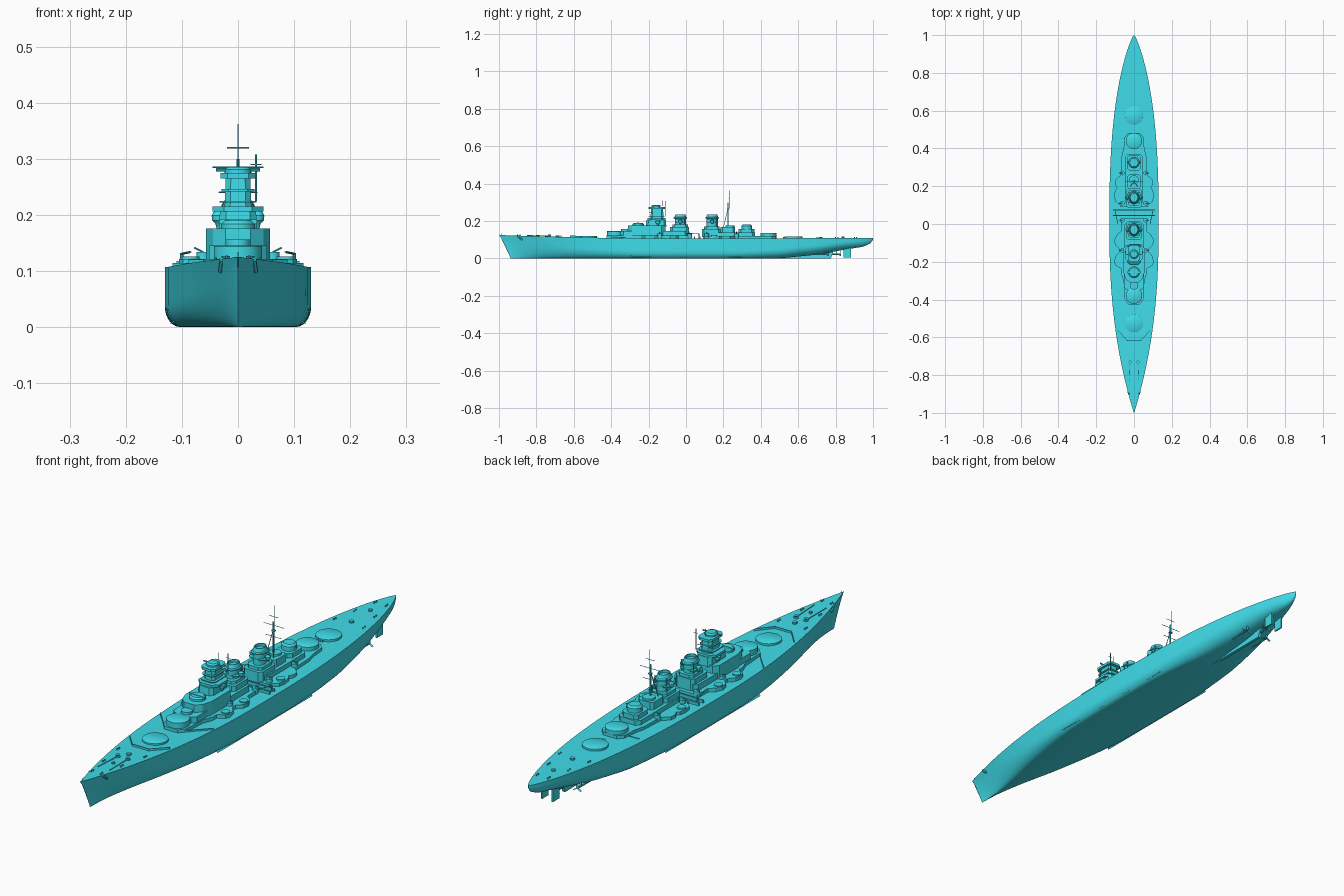
import bpy, bmesh, math
from mathutils import Vector

mat = bpy.data.materials.new("paint")
mat.diffuse_color = (0.05, 0.72, 0.82, 1)
clamp = lambda v: max(0.0, min(1.0, v))


def lerp(tab, t):
    for (a, va), (b, vb) in zip(tab, tab[1:]):
        if t <= b:
            return va + (vb - va) * clamp((t - a) / (b - a))
    return tab[-1][1]


def finish(name, bm, smooth=True):
    bmesh.ops.recalc_face_normals(bm, faces=bm.faces)
    me = bpy.data.meshes.new(name)
    bm.to_mesh(me)
    bm.free()
    me.materials.append(mat)
    ob = bpy.data.objects.new(name, me)
    bpy.context.collection.objects.link(ob)
    if smooth:
        bpy.ops.object.select_all(action='DESELECT')
        ob.select_set(True)
        bpy.context.view_layer.objects.active = ob
        bpy.ops.object.shade_smooth_by_angle(angle=math.radians(35))
    return ob


def prism(name, half, z0, z1, taper=1.0):
    """Extrude a right-hand outline (x, y), front to back, mirrored on x."""
    pts = half + [(-x, y) for x, y in reversed(half) if x > 0]
    cy = sum(p[1] for p in pts) / len(pts)
    bm = bmesh.new()
    lo = [bm.verts.new((x, y, z0)) for x, y in pts]
    hi = [bm.verts.new((x * taper, cy + (y - cy) * taper, z1)) for x, y in pts]
    bm.faces.new(lo)
    bm.faces.new(hi)
    for i in range(len(pts)):
        j = (i + 1) % len(pts)
        bm.faces.new((lo[i], lo[j], hi[j], hi[i]))
    return finish(name, bm, False)


def block(name, w, y0, y1, z0, z1, cut=0.0, taper=1.0):
    """Deckhouse with chamfered corners, half width w."""
    half = [(w - cut, y0), (w, y0 + cut), (w, y1 - cut), (w - cut, y1)] if cut else [(w, y0), (w, y1)]
    return prism(name, half, z0, z1, taper)


def lathe(name, x, y, prof, n=24, sy=1.0):
    """Revolve (radius, z) points about a vertical axis."""
    bm = bmesh.new()
    rings = [[bm.verts.new((x + r * math.cos(2 * math.pi * k / n),
                            y + sy * r * math.sin(2 * math.pi * k / n), z)) for k in range(n)] for r, z in prof]
    for a, b in zip(rings, rings[1:]):
        for k in range(n):
            bm.faces.new((a[k], a[(k + 1) % n], b[(k + 1) % n], b[k]))
    bm.faces.new(rings[0])
    bm.faces.new(rings[-1])
    return finish(name, bm)


def disc(name, x, y, r, z0, z1, n=24, sy=1.0):
    return lathe(name, x, y, [(r, z0), (r, z1)], n, sy)


def rod(name, p, q, r=0.0015, n=6):
    p, q = Vector(p), Vector(q)
    bm = bmesh.new()
    bmesh.ops.create_cone(bm, cap_ends=True, segments=n, radius1=r, radius2=r, depth=(q - p).length)
    ob = finish(name, bm)
    ob.location = (p + q) / 2
    ob.rotation_euler = (q - p).to_track_quat('Z', 'Y').to_euler()
    return ob


def wall(name, pts, h, t=0.002):
    """Thin upright wall along deck points, both sides."""
    bm = bmesh.new()
    for s in (1, -1):
        for (xa, ya), (xb, yb) in zip(pts, pts[1:]):
            v = [bm.verts.new((s * x, y + d, deck(y) + z)) for d in (-t, t) for x, y, z in
                 ((xa, ya, -0.003), (xb, yb, -0.003), (xb, yb, h), (xa, ya, h))]
            for f in ((0, 1, 2, 3), (4, 5, 6, 7), (0, 1, 5, 4), (1, 2, 6, 5), (2, 3, 7, 6), (3, 0, 4, 7)):
                bm.faces.new([v[i] for i in f])
    finish(name, bm, False)


# Hull: lofted sections with raked stem and rising cruiser stern
def deck(y):
    return 0.107 + 0.018 * clamp((-y - 0.2) / 0.8) ** 1.5 + 0.003 * clamp(y) ** 2


keel = [(0.5, 0), (0.7, 0.02), (0.85, 0.047), (0.95, 0.063), (0.985, 0.08), (1, 0.1)]
bm, rows, N, K = bmesh.new(), [], 56, 14
for i in range(N + 1):
    y = -math.cos(math.pi * i / N)
    w = 0.13 * (1 - abs(y) ** 2.4 if y < 0 else (1 - y ** 2.6) ** 0.8) + 0.0005
    f = 1 - clamp((abs(y) - 0.25) / 0.75) ** 1.3
    zk, zd, side = lerp(keel, y), deck(y), []
    for k in range(K + 1):
        h = (k / K) ** 1.6
        mid = math.sqrt(1 - (1 - min(1, h / (0.35 + 0.4 * (1 - f)))) ** 2)
        fine = h ** 0.7 if y < 0 else mid
        g = mid * f + fine * (1 - f)
        b = 0.78 * f
        rake = 0.062 * (1 - h) ** 0.8 * clamp((-y - 0.6) / 0.4)
        side.append((w * (b + (1 - b) * g), y + rake, zk + (zd - zk) * h))
    rows.append([bm.verts.new((-x, a, z)) for x, a, z in reversed(side)] + [bm.verts.new(p) for p in side])
for a, b in zip(rows, rows[1:]):
    for k in range(len(a)):
        j = (k + 1) % len(a)
        bm.faces.new((a[k], a[j], b[j], b[k]))
bm.faces.new(rows[0])
bm.faces.new(rows[-1])
bmesh.ops.remove_doubles(bm, verts=bm.verts, dist=0.0002)
finish("hull", bm)

# Skeg, shafts, propellers, rudders, bilge keels
bm = bmesh.new()
prof = [(0.45, 0), (0.775, 0), (0.79, 0.045), (0.45, 0.03)]
L, R = [[bm.verts.new((s * 0.006, y, z)) for y, z in prof] for s in (-1, 1)]
bm.faces.new(L)
bm.faces.new(R)
for i in range(4):
    bm.faces.new((L[i], L[(i + 1) % 4], R[(i + 1) % 4], R[i]))
finish("skeg", bm, False)
for x, y0, y1 in ((0, 0.74, 0.825), (0.05, 0.5, 0.76), (-0.05, 0.5, 0.76)):
    rod("shaft", (x, y0, 0.02), (x, y1, 0.022), 0.004, 10)
    for s in (-1, 1):
        rod("shaft_bracket", (x, y1 - 0.02, 0.022), (x + s * 0.012, y1 - 0.02, 0.05), 0.0018)
    for k in range(3):
        a = 2 * math.pi * k / 3 + math.pi / 2
        blade = rod("propeller_blade", (x, y1, 0.022),
                    (x + 0.018 * math.cos(a), y1, 0.022 + 0.018 * math.sin(a)), 0.005, 8)
        blade.scale = (1, 0.3, 1)
for s in (-1, 1):
    r = block("rudder", 0.003, 0.842, 0.882, 0.006, 0.06)
    r.location.x = s * 0.024
    b = block("bilge_keel", 0.001, -0.3, 0.3, -0.008, 0.008)
    b.location = (s * 0.114, 0, 0.011)
    b.rotation_euler.y = s * math.radians(130)

# Main barbettes
for name, y, top, r in (("fore_low", -0.525, 0.121, 0.048), ("fore_high", -0.38, 0.146, 0.043),
                        ("aft_high", 0.44, 0.137, 0.043), ("aft_low", 0.575, 0.118, 0.048)):
    lathe(name + "_barbette", 0, y, [(r, 0.1), (r, top - 0.002), (r - 0.003, top)], 40)

# First superstructure level with scalloped gun platforms
prism("fore_deckhouse", [(0.03, -0.425), (0.05, -0.4), (0.055, -0.3), (0.07, -0.26), (0.07, -0.235), (0.098, -0.22),
                         (0.105, -0.2), (0.098, -0.17), (0.08, -0.15), (0.08, -0.13), (0.1, -0.11), (0.105, -0.085),
                         (0.09, -0.055), (0.07, -0.04), (0.07, 0.03)], 0.1, 0.122)
prism("aft_deckhouse", [(0.075, 0.09), (0.075, 0.1), (0.1, 0.12), (0.105, 0.15), (0.1, 0.18), (0.09, 0.19),
                        (0.1, 0.21), (0.098, 0.235), (0.07, 0.26), (0.065, 0.36), (0.055, 0.4), (0.05, 0.46),
                        (0.03, 0.482)], 0.1, 0.12)
for s in (-1, 1):
    for y in (-0.2, -0.085, 0.15):
        disc("secondary_barbette", s * 0.085, y, 0.016, 0.11, 0.126)
    for y in (-0.14, 0.02, 0.11, 0.27):
        disc("gun_tub", s * 0.062, y, 0.012, 0.11, 0.134, 12)
        rod("gun", (s * 0.062, y, 0.134), (s * 0.078, y, 0.142), 0.0016)

# Forward superstructure, stepped up to the conning tower
block("fore_second_deck", 0.052, -0.35, 0.01, 0.12, 0.146, 0.015)
prism("bridge_block", [(0.022, -0.31), (0.045, -0.29), (0.057, -0.25), (0.057, -0.13), (0.04, -0.11)], 0.122, 0.176)
lathe("conning_tower", 0, -0.255, [(0.03, 0.15), (0.03, 0.184), (0.024, 0.19)], 20)
block("bridge_rangefinder", 0.034, -0.262, -0.25, 0.184, 0.192)
disc("fore_gun_tub", 0, -0.325, 0.022, 0.14, 0.156, 16)

# Tower mast with platforms and director
block("tower_base", 0.034, -0.215, -0.105, 0.17, 0.206, 0.012, 0.95)
block("tower_bridge", 0.045, -0.205, -0.11, 0.206, 0.215, 0.02)
block("tower_column", 0.024, -0.19, -0.12, 0.21, 0.272, 0.01, 0.9)
block("tower_gallery", 0.033, -0.2, -0.115, 0.222, 0.225, 0.012)
block("tower_upper_gallery", 0.029, -0.197, -0.118, 0.242, 0.246, 0.012)
block("tower_top", 0.031, -0.2, -0.112, 0.265, 0.275, 0.012)
lathe("tower_director", 0, -0.16, [(0.024, 0.27), (0.024, 0.281), (0.018, 0.286)], 20)
rod("tower_rangefinder", (-0.039, -0.162, 0.281), (0.039, -0.162, 0.281), 0.003, 8)
rod("tower_yard", (-0.034, -0.12, 0.241), (0.034, -0.12, 0.241), 0.0012)
rod("fore_pole", (0.032, -0.108, 0.225), (0.032, -0.108, 0.308), 0.0018)
rod("fore_pole_yard", (0.022, -0.108, 0.29), (0.042, -0.108, 0.29), 0.001)
rod("fore_antenna", (0, -0.125, 0.28), (0, -0.125, 0.31), 0.0012)
for s in (-1, 1):
    lathe("side_director", s * 0.034, -0.15, [(0.004, 0.176), (0.006, 0.184), (0.012, 0.19), (0.013, 0.199),
                                              (0.009, 0.206), (0.003, 0.209)], 16)

# Funnels with caps, houses and searchlight platforms
for name, y, base in (("fore", -0.03, 0.168), ("aft", 0.14, 0.158)):
    block(name + "_funnel_house", 0.042, y - 0.055, y + 0.045, 0.115, base, 0.012)
    block(name + "_funnel_step", 0.033, y - 0.043, y + 0.04, base, base + 0.012, 0.012)
    lathe(name + "_funnel", 0, y, [(0.024, 0.14), (0.024, 0.212), (0.029, 0.214), (0.029, 0.219), (0.025, 0.222),
                                   (0.021, 0.236), (0.018, 0.236), (0.018, 0.225)], 28, 1.25)
    block(name + "_funnel_gallery", 0.036, y - 0.03, y + 0.03, 0.192, 0.195, 0.012)
    for s in (-1, 1):
        lathe(name + "_searchlight", s * 0.035, y, [(0.004, 0.185), (0.01, 0.194), (0.01, 0.203), (0.004, 0.209)], 12)
        rod(name + "_funnel_pipe", (s * 0.026, y + 0.02, 0.16), (s * 0.026, y + 0.02, 0.225), 0.002)

# Aft superstructure and directors
block("aft_second_deck", 0.048, 0.1, 0.37, 0.118, 0.138, 0.015)
block("mast_house", 0.034, 0.185, 0.262, 0.135, 0.168, 0.01)
disc("mast_platform", 0, 0.235, 0.024, 0.165, 0.176, 16)
block("aft_control_house", 0.036, 0.28, 0.365, 0.135, 0.156, 0.014)
lathe("aft_director", 0, 0.325, [(0.029, 0.15), (0.029, 0.174), (0.022, 0.181)], 20)
rod("aft_rangefinder", (-0.036, 0.325, 0.17), (0.036, 0.325, 0.17), 0.003, 8)

# Main mast tripod and yards
rod("main_mast", (0, 0.225, 0.165), (0, 0.225, 0.3), 0.0028, 8)
rod("main_topmast", (0, 0.23, 0.27), (0, 0.23, 0.362), 0.0014)
for s in (-1, 1):
    rod("mast_leg", (s * 0.018, 0.2, 0.165), (0, 0.225, 0.27), 0.0015)
for z, w in ((0.24, 0.035), (0.285, 0.045), (0.32, 0.02)):
    rod("mast_yard", (-w, 0.226, z), (w, 0.226, z), 0.0011)
disc("mast_top", 0, 0.226, 0.008, 0.262, 0.266, 10)

# Catapults and cranes in the gap between the deckhouses
for y in (0.045, 0.075):
    block("catapult_rail", 0.11, y - 0.003, y + 0.003, 0.104, 0.118)
for s in (-1, 1):
    rod("crane_post", (s * 0.1, 0.07, 0.105), (s * 0.1, 0.07, 0.132), 0.003, 8)
    rod("crane_jib", (s * 0.1, 0.07, 0.131), (s * 0.085, 0.0, 0.134), 0.002)

# Breakwaters, capstans, bollards, hatches, boom
wall("bow_breakwater", [(0.0, -0.617), (0.037, -0.617), (0.088, -0.56)], 0.008)
wall("mid_breakwater", [(0.045, -0.405), (0.075, -0.37), (0.117, -0.325)], 0.006)
for s in (-1, 1):
    lathe("capstan", s * 0.022, -0.73, [(0.009, 0.11), (0.009, 0.121), (0.006, 0.123), (0.008, 0.127)], 12)
    rod("anchor_chain", (s * 0.022, -0.73, 0.12), (s * 0.026, -0.85, 0.1225), 0.002)
    rod("anchor", (s * 0.031, -0.875, 0.1), (s * 0.028, -0.9, 0.121), 0.005, 6)
    for y, x in ((-0.9, 0.02), (-0.8, 0.04), (-0.68, 0.06), (0.7, 0.065), (0.8, 0.045), (0.9, 0.025)):
        for d in (0, 0.012):
            disc("bollard", s * x, y + d, 0.0025, deck(y) - 0.004, deck(y) + 0.006, 8)
for y, r in ((-0.69, 0.009), (-0.79, 0.006), (0.53, 0.012), (0.72, 0.009), (0.84, 0.008)):
    disc("deck_hatch", 0, y, r, deck(y) - 0.004, deck(y) + 0.007, 10)
rod("stowed_boom", (-0.1, 0.44, 0.111), (-0.042, 0.44, 0.111), 0.002)
rod("jack_staff", (0, -0.985, 0.12), (0, -0.985, 0.134), 0.001)
